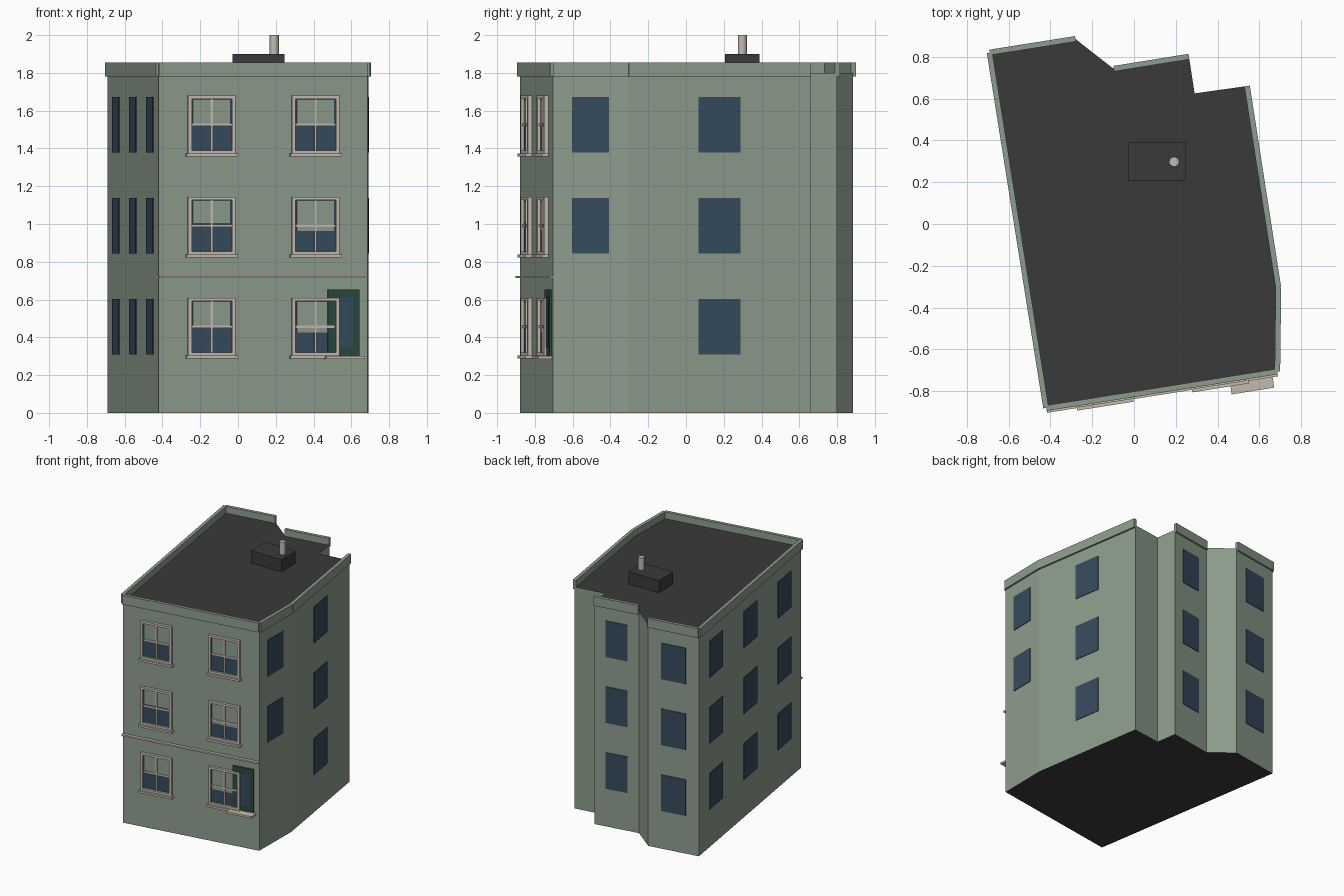
import bpy, bmesh, math
from mathutils import Vector

if "Cube" in bpy.data.objects:
    bpy.data.objects.remove(bpy.data.objects["Cube"])


def material(name, rgb):
    m = bpy.data.materials.new(name)
    m.diffuse_color = (*rgb, 1)
    m.use_nodes = True
    m.node_tree.nodes["Principled BSDF"].inputs["Base Color"].default_value = m.diffuse_color
    return m


GREEN = material("sage wall", (0.265, 0.335, 0.265))
TRIM = material("stone trim", (0.56, 0.50, 0.43))
ROOF = material("dark roof", (0.042, 0.042, 0.042))
GLASS = material("blue glass", (0.036, 0.070, 0.110))
DOOR = material("dark green door", (0.022, 0.065, 0.045))

# Footprint corners, counter-clockwise from the front left
PLAN = [Vector(p) for p in [
    (-0.42, -0.88), (0.685, -0.705), (0.69, -0.305), (0.54, 0.66), (0.29, 0.625),
    (0.263, 0.80), (-0.097, 0.742), (-0.28, 0.885), (-0.69, 0.82)]]
ROOF_Z = 1.80
FLOORS = [0.456, 0.991, 1.526]   # window centre heights


def finish(name, bm, mats):
    bmesh.ops.recalc_face_normals(bm, faces=bm.faces)
    me = bpy.data.meshes.new(name)
    bm.to_mesh(me)
    bm.free()
    for m in mats:
        me.materials.append(m)
    ob = bpy.data.objects.new(name, me)
    bpy.context.collection.objects.link(ob)
    return ob


def wall_axes(i):
    a, b = PLAN[i], PLAN[(i + 1) % len(PLAN)]
    d = (b - a).normalized()
    return a, d, Vector((d.y, -d.x)), (b - a).length


def add_box(bm, i, u0, u1, z0, z1, d0, d1):
    """Box on wall i: u runs along the wall, d is the distance outwards."""
    a, d, n, _ = wall_axes(i)
    vs = []
    for z in (z0, z1):
        for u, o in ((u0, d0), (u1, d0), (u1, d1), (u0, d1)):
            p = a + d * u + n * o
            vs.append(bm.verts.new((p.x, p.y, z)))
    for q in ((0, 1, 2, 3), (4, 5, 6, 7), (0, 1, 5, 4),
              (1, 2, 6, 5), (2, 3, 7, 6), (3, 0, 4, 7)):
        bm.faces.new([vs[k] for k in q])


def wall_part(name, mat, i, boxes):
    bm = bmesh.new()
    for b in boxes:
        add_box(bm, i, *b)
    return finish(name, bm, [mat])


# Building body: extruded footprint, dark on top and bottom
bm = bmesh.new()
base = bm.faces.new([bm.verts.new((p.x, p.y, 0)) for p in PLAN])
top = bmesh.ops.extrude_face_region(bm, geom=[base], use_keep_orig=True)
bmesh.ops.translate(bm, vec=(0, 0, ROOF_Z),
                    verts=[v for v in top["geom"] if isinstance(v, bmesh.types.BMVert)])
bm.normal_update()
for f in bm.faces:
    f.material_index = 1 if abs(f.normal.z) > 0.5 else 0
finish("building_body", bm, [GREEN, ROOF])

# Parapets, left off the recessed back walls
for i in (0, 1, 2, 5, 7, 8):
    L = wall_axes(i)[3]
    wall_part(f"parapet_{i}", GREEN, i, [(0, L, 1.78, 1.855, -0.012, 0.0145)])

# Plain windows on sides and back: wall, fractions along it, floors
for i, spots, floors in ((1, (0.5,), FLOORS[1:]), (2, (0.5,), FLOORS),
                         (5, (0.5,), FLOORS), (7, (0.5,), FLOORS),
                         (8, (1 / 6, 0.5, 5 / 6), FLOORS)):
    L = wall_axes(i)[3]
    h = min(0.225, 0.49 * L) / 2
    # wall 8 runs from back to front
    wall_part(f"plain_windows_{i}", GLASS, i,
              [(L * s - h, L * s + h, z - 0.148, z + 0.146, -0.002, 0.005)
               for s in spots for z in floors])

# Front sash windows with half-drawn blinds
front = wall_axes(0)[3]
BLIND_END = [[0.458, 0.425], [1.005, 0.962], [1.532, 1.532]]
for r, z in enumerate(FLOORS):
    for c, u in enumerate((front * 0.252, front * 0.75)):
        tag = f"{r}_{c}"
        W, H = 0.127, 0.153
        wi, hi = W - 0.019, H - 0.017
        wall_part("window_glass_" + tag, GLASS, 0,
                  [(u - wi, u + wi, z - hi, z + hi, -0.002, 0.004)])
        wall_part("window_blind_" + tag, GREEN, 0,
                  [(u - wi + 0.008, u + wi - 0.008, BLIND_END[r][c], z + hi - 0.006, 0.004, 0.007)])
        wall_part("window_frame_" + tag, TRIM, 0, [
            (u - W, u - wi, z - H, z + H, 0, 0.022),
            (u + wi, u + W, z - H, z + H, 0, 0.022),
            (u - wi, u + wi, z + hi, z + H, 0, 0.022),
            (u - wi, u + wi, z - H, z - hi, 0, 0.022),
            (u - 0.006, u + 0.006, z - hi, z + hi, 0.004, 0.014),
            (u - wi, u + wi, z - 0.006, z + 0.006, 0.004, 0.012)])
        wall_part("window_sill_" + tag, TRIM, 0,
                  [(u - 0.137, u + 0.137, z - H - 0.016, z - H, 0, 0.036)])

# Belt course between ground and middle floors
wall_part("belt_course", TRIM, 0, [(0, front, 0.714, 0.726, 0, 0.024)])

# Front door with glass panel and step
uc = 0.99
wall_part("front_door", DOOR, 0, [(uc - 0.085, uc + 0.085, 0.302, 0.653, 0, 0.011)])
wall_part("door_glass", GLASS, 0, [(uc - 0.05, uc + 0.05, 0.345, 0.61, 0.011, 0.013)])
wall_part("door_step", TRIM, 0, [(uc - 0.103, uc + 0.103, 0.286, 0.302, 0, 0.075)])

# Roof hatch and vent pipe
bpy.ops.mesh.primitive_cube_add(size=1, location=(0.108, 0.298, 1.85))
hatch = bpy.context.object
hatch.name = "roof_hatch"
hatch.scale = (0.275, 0.184, 0.10)
hatch.data.materials.append(ROOF)
bpy.ops.mesh.primitive_cylinder_add(vertices=12, radius=0.024, depth=0.2,
                                    location=(0.192, 0.298, 1.90))
pipe = bpy.context.object
pipe.name = "vent_pipe"
pipe.data.materials.append(TRIM)
